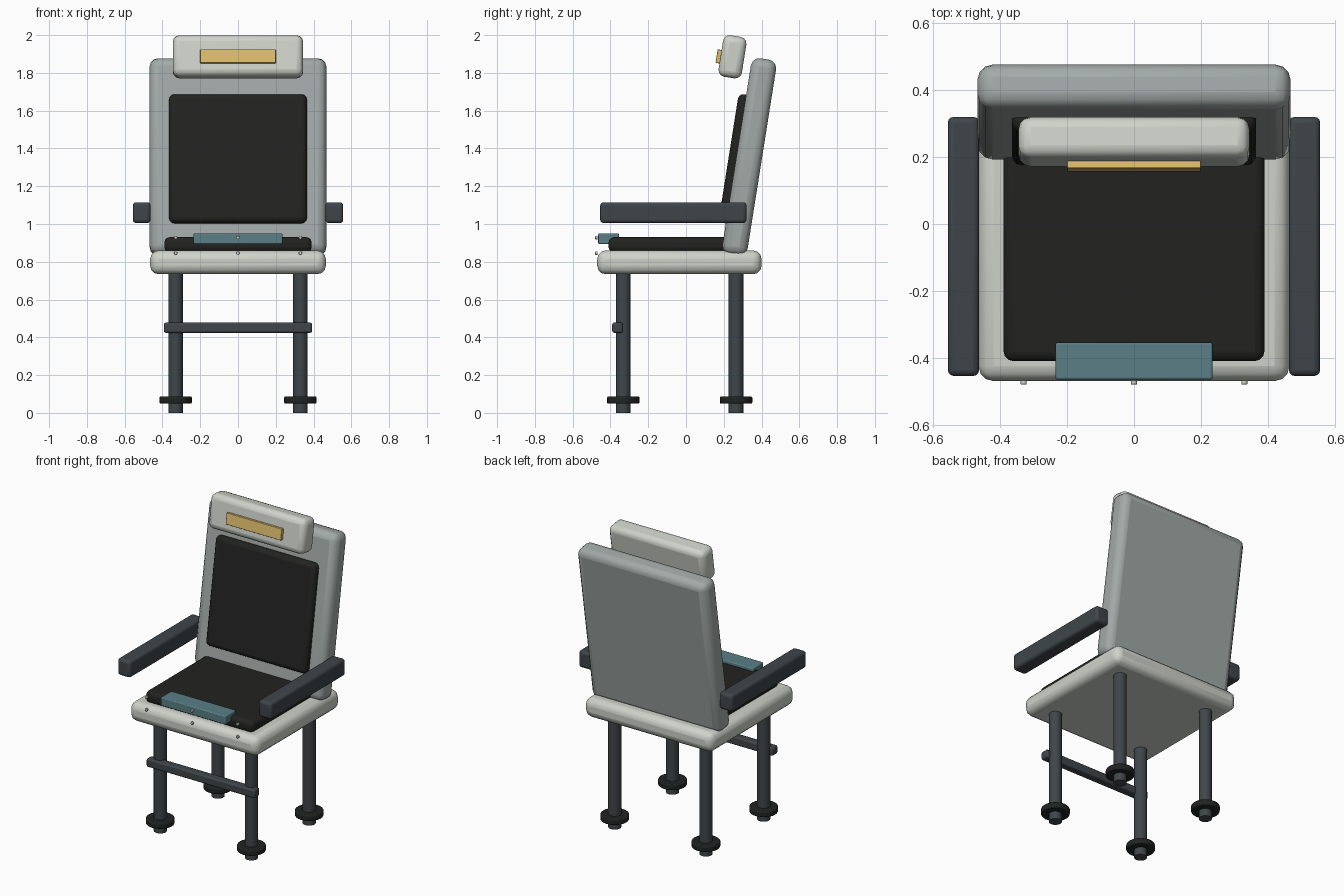
import bpy, math

cube = bpy.data.objects.get("Cube")
if cube:
    bpy.data.objects.remove(cube, do_unlink=True)

TILT = math.radians(-9)


def material(name, r, g, b):
    mat = bpy.data.materials.new(name)
    mat.use_nodes = True
    mat.diffuse_color = (r, g, b, 1)
    bsdf = next(n for n in mat.node_tree.nodes if n.type == 'BSDF_PRINCIPLED')
    bsdf.inputs["Base Color"].default_value = (r, g, b, 1)
    return mat


shell = material("pale_shell", 0.62, 0.65, 0.59)
panel = material("grey_panel", 0.36, 0.40, 0.39)
fabric = material("dark_fabric", 0.016, 0.016, 0.015)
metal = material("dark_metal", 0.05, 0.06, 0.068)
rubber = material("black_rubber", 0.015, 0.016, 0.016)
teal = material("teal_plate", 0.10, 0.21, 0.24)
gold = material("gold_plate", 0.72, 0.50, 0.15)


def finish(obj, name, mat, bevel, segments=3):
    obj.name = name
    obj.data.materials.append(mat)
    if bevel:
        mod = obj.modifiers.new("Rounded edges", 'BEVEL')
        mod.width = bevel
        mod.segments = segments
        mod.limit_method = 'ANGLE'
        mod.angle_limit = math.radians(40)
    bpy.ops.object.shade_smooth_by_angle(angle=math.radians(35))
    return obj


def box(name, centre, size, mat, bevel, tilt=0):
    bpy.ops.mesh.primitive_cube_add(size=1, location=centre)
    obj = bpy.context.object
    obj.scale = size
    bpy.ops.object.transform_apply(location=False, rotation=False, scale=True)
    obj.rotation_euler.x = tilt
    return finish(obj, name, mat, bevel)


def cylinder(name, centre, radius, depth, mat, bevel=0, turn=0, sides=24):
    bpy.ops.mesh.primitive_cylinder_add(vertices=sides, radius=radius, depth=depth,
                                        location=centre, rotation=(turn, 0, 0))
    return finish(bpy.context.object, name, mat, bevel, 2)


# Seat and its cushion
box("seat", (0, -0.035, 0.797), (0.93, 0.87, 0.126), shell, 0.045)
box("seat_cushion", (0, -0.07, 0.89), (0.78, 0.68, 0.08), fabric, 0.028)
box("seat_front_plate", (0, -0.41, 0.922), (0.47, 0.11, 0.056), teal, 0.006)

# Reclined back, cushion and headrest
box("backrest", (0, 0.335, 1.355), (0.936, 0.135, 1.05), panel, 0.045, TILT)
box("back_cushion", (0, 0.26, 1.345), (0.73, 0.07, 0.69), fabric, 0.028, TILT)
box("headrest", (0, 0.246, 1.885), (0.69, 0.125, 0.222), shell, 0.035, TILT)
box("headrest_plate", (0, 0.173, 1.887), (0.4, 0.022, 0.072), gold, 0.003, TILT)

# Armrests, legs and feet on both sides
for side, sx in (("right", -1), ("left", 1)):
    box(side + "_armrest", (sx * 0.51, -0.067, 1.06), (0.094, 0.775, 0.11), metal, 0.018)
    for end, y in (("front", -0.332), ("rear", 0.265)):
        part = side + "_" + end
        cylinder(part + "_leg", (sx * 0.33, y, 0.385), 0.039, 0.77, metal)
        cylinder(part + "_foot_disc", (sx * 0.33, y, 0.068), 0.086, 0.038, rubber, 0.007)

# Bar across the front legs
box("front_stretcher", (0, -0.363, 0.451), (0.784, 0.055, 0.054), metal, 0.01)

# Two rows of rivets along the front
for row, z in (("lower", 0.846), ("upper", 0.928)):
    for place, x in (("right", -0.33), ("centre", 0), ("left", 0.33)):
        cylinder(row + "_" + place + "_rivet", (x, -0.474, z), 0.009, 0.013, shell,
                 0.002, math.radians(90), 12)
